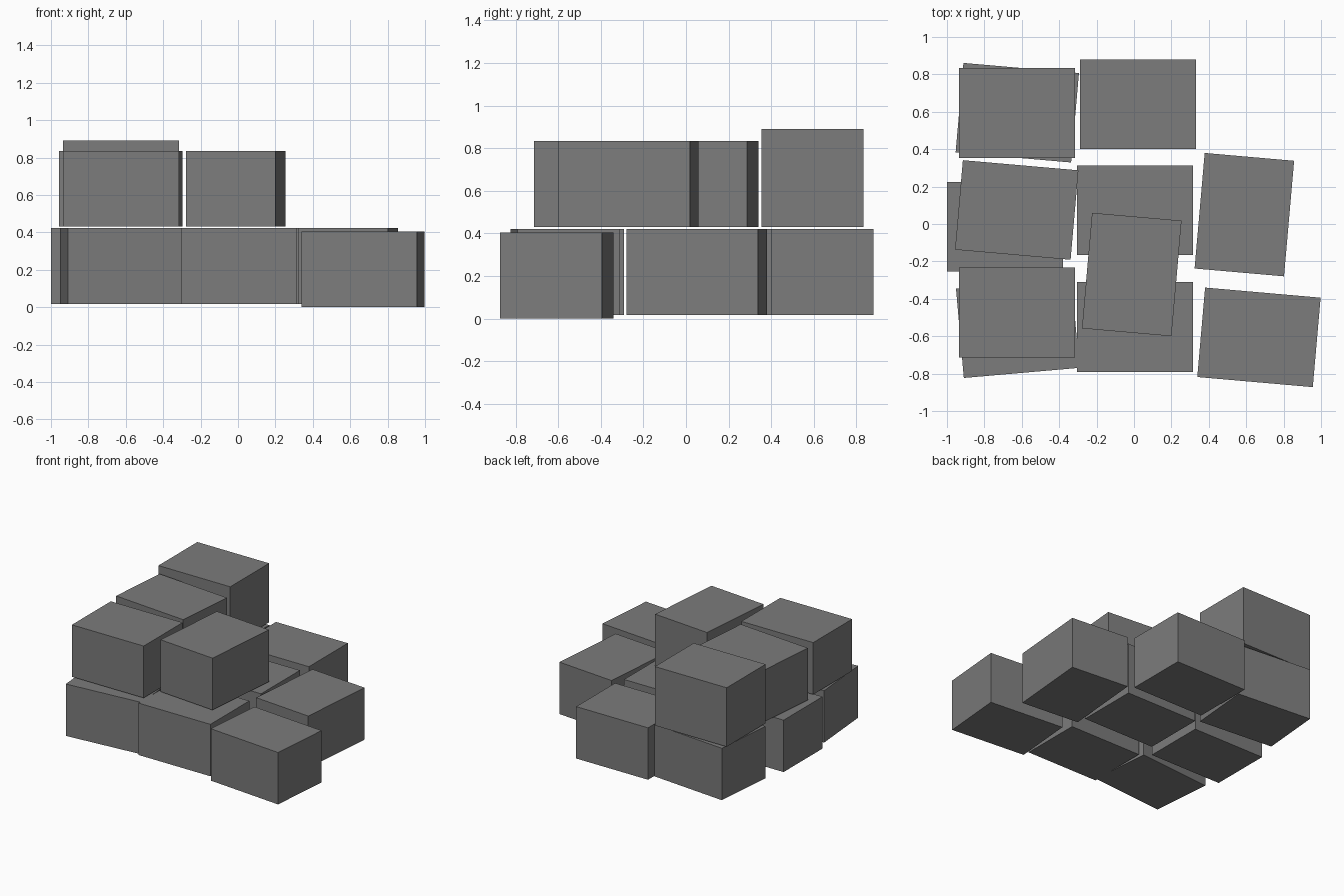
import bpy
import math

if "Cube" in bpy.data.objects:
    bpy.data.objects.remove(bpy.data.objects["Cube"], do_unlink=True)

# Single flat grey
grey = bpy.data.materials.new("dark_grey")
grey.use_nodes = True
colour = (0.2, 0.2, 0.2, 1)
grey.diffuse_color = colour
grey.node_tree.nodes["Principled BSDF"].inputs["Base Color"].default_value = colour

LENGTH, WIDTH, HEIGHT = 0.62, 0.48, 0.405
LOWER, UPPER = 0.017, 0.43


def crate(name, x, y, base, turn=0, height=HEIGHT):
    """One box standing on the given base height, turned about z."""
    bpy.ops.mesh.primitive_cube_add(size=1, location=(x, y, base + height / 2))
    box = bpy.context.object
    box.name = box.data.name = name
    box.scale = (LENGTH, WIDTH, height)
    box.rotation_euler.z = math.radians(turn)
    box.data.materials.append(grey)


# Lower layer
crate("lower_front_left_crate", 0.668, -0.606, 0, -5)
crate("lower_middle_left_crate", 0.59, 0.05, LOWER, 85)
crate("lower_back_centre_crate", 0.022, 0.64, LOWER)
crate("lower_middle_centre_crate", 0.005, 0.074, LOWER)
crate("lower_front_centre_crate", 0.005, -0.55, LOWER)
crate("lower_front_right_crate", -0.622, -0.557, LOWER, 5)
crate("lower_middle_right_crate", -0.69, -0.015, LOWER)
crate("lower_back_right_crate", -0.624, 0.595, LOWER, -5)

# Upper layer
crate("upper_back_right_crate", -0.625, 0.594, UPPER, height=0.46)
crate("upper_middle_right_crate", -0.627, 0.075, UPPER, -5)
crate("upper_front_right_crate", -0.625, -0.473, UPPER)
crate("upper_centre_crate", -0.012, -0.27, UPPER, 85)
